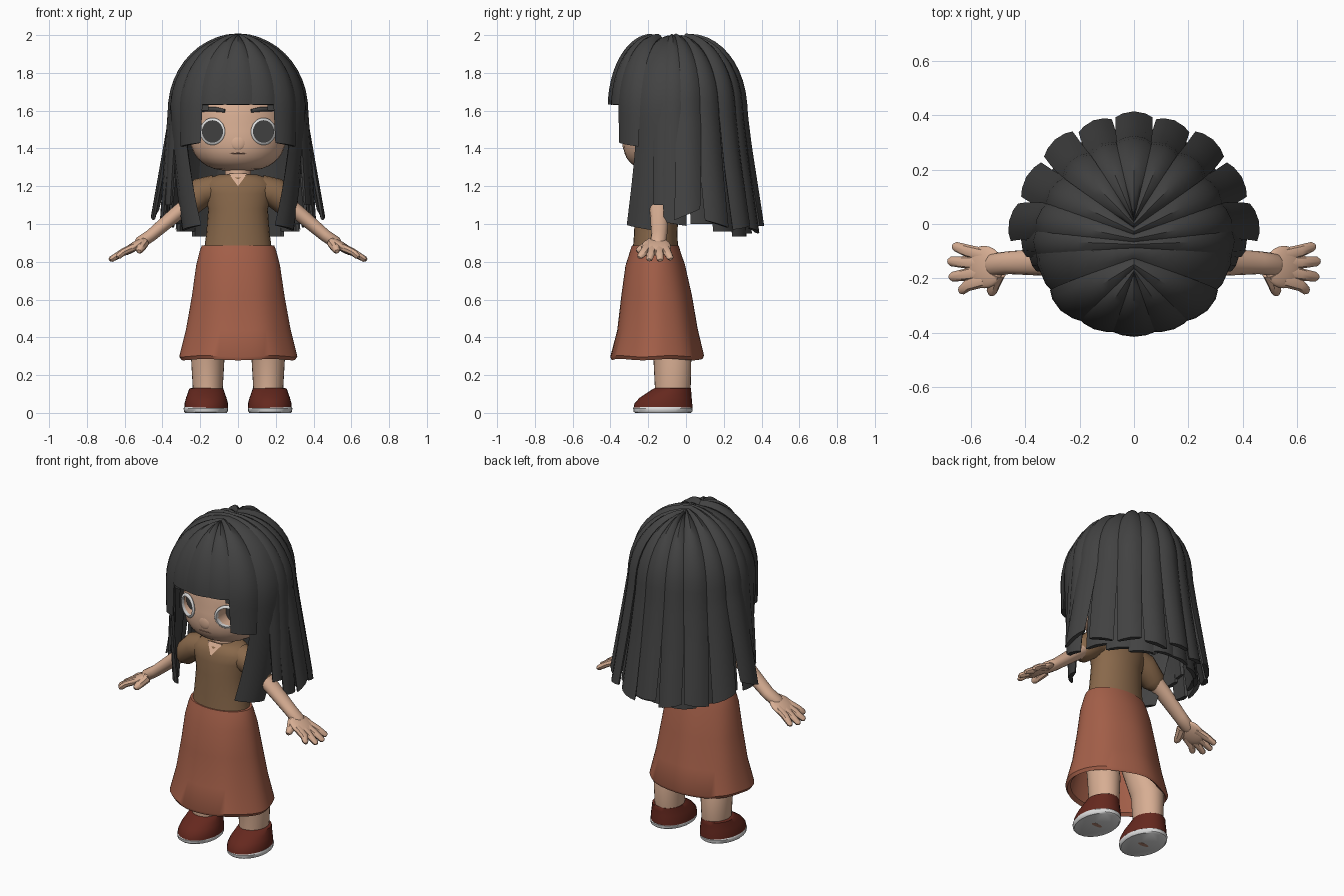
import bpy, bmesh, math
from mathutils import Vector

if "Cube" in bpy.data.objects:
    bpy.data.objects.remove(bpy.data.objects["Cube"])


def material(name, rgb):
    m = bpy.data.materials.new(name)
    m.use_nodes = True
    color = (*rgb, 1)
    m.diffuse_color = color
    m.node_tree.nodes["Principled BSDF"].inputs["Base Color"].default_value = color
    return m


HAIR = material("charcoal hair", (.055, .055, .055))
SKIN = material("warm skin", (.68, .42, .29))
SHIRT = material("brown cloth", (.25, .14, .07))
SKIRT = material("rust cloth", (.37, .115, .066))
SHOE = material("dark red leather", (.13, .021, .013))
WHITE = material("off white", (.72, .72, .72))
IRIS = material("dark iris", (.05, .05, .05))
LIP = material("muted lip", (.45, .24, .17))
SIDES = ((1, "left"), (-1, "right"))


def finish(name, bm, mat, angle=40):
    bmesh.ops.recalc_face_normals(bm, faces=bm.faces)
    mesh = bpy.data.meshes.new(name)
    bm.to_mesh(mesh)
    bm.free()
    mesh.materials.append(mat)
    for p in mesh.polygons:
        p.use_smooth = True
    mesh.set_sharp_from_angle(angle=math.radians(angle))
    ob = bpy.data.objects.new(name, mesh)
    bpy.context.collection.objects.link(ob)
    return ob


def skin_rings(name, rings, mat, bottom=True, top=True, angle=40):
    """Bridge closed rings of equal length, with optional end caps."""
    bm = bmesh.new()
    rows = [[bm.verts.new(p) for p in ring] for ring in rings]
    n = len(rows[0])
    for a, b in zip(rows, rows[1:]):
        for i in range(n):
            bm.faces.new((a[i], a[(i + 1) % n], b[(i + 1) % n], b[i]))
    if bottom:
        bm.faces.new(rows[0])
    if top:
        bm.faces.new(rows[-1])
    return finish(name, bm, mat, angle)


def oval(cx, cy, z, rx, ry, n=28, wave=0):
    pts = []
    for i in range(n):
        a = math.tau * i / n
        k = 1 + wave * math.cos(7 * a + 1)
        pts.append((cx + rx * k * math.cos(a), cy + ry * k * math.sin(a), z + wave * .3 * math.sin(5 * a)))
    return pts


def tube(name, pts, radii, mat, n=10, flat=1):
    pts = [Vector(p) for p in pts]
    radii = list(radii)
    # Short rounded tip
    pts.append(pts[-1] + (pts[-1] - pts[-2]).normalized() * radii[-1] * .6)
    radii.append(radii[-1] * .55)
    rings = []
    for i, (p, r) in enumerate(zip(pts, radii)):
        d = (pts[min(i + 1, len(pts) - 1)] - pts[max(i - 1, 0)]).normalized()
        hint = Vector((1, 0, 0)) if abs(d.y) > .7 else Vector((0, 1, 0))
        b = d.cross(hint).normalized()
        a = b.cross(d)
        rings.append([p + a * r * math.cos(t) + b * r * flat * math.sin(t)
                      for t in (math.tau * j / n for j in range(n))])
    return skin_rings(name, rings, mat)


def ellipsoid(name, loc, size, mat, rot=(0, 0, 0)):
    bm = bmesh.new()
    bmesh.ops.create_uvsphere(bm, u_segments=24, v_segments=14, radius=1)
    ob = finish(name, bm, mat)
    ob.location, ob.scale, ob.rotation_euler = loc, size, rot
    return ob


def upright_disc(name, center, rx, rz, front, back, mat):
    """Oval slab facing the front, from depth front to depth back."""
    return skin_rings(name, [[(x, y, z) for x, z, _ in oval(center.x, center.z, 0, rx, rz)]
                             for y in (front, back)], mat)


def carve(ob, cutter):
    mod = ob.modifiers.new("socket", "BOOLEAN")
    mod.operation, mod.object = "DIFFERENCE", cutter
    graph = bpy.context.evaluated_depsgraph_get()
    mesh = bpy.data.meshes.new_from_object(ob.evaluated_get(graph))
    ob.modifiers.clear()
    ob.data = mesh
    mesh.set_sharp_from_angle(angle=math.radians(40))


# Head: a rounded form with a full, forward chin
HEAD_Z, HEAD_RX, HEAD_RY = 1.53, .26, .235


def head_slice(z):
    h = (z - HEAD_Z) / (.28 if z > HEAD_Z else .25)
    power = 2 if h > 0 else 2.8
    f = max(0, 1 - abs(h) ** power) ** (1 / power)
    return f, -.09 - .04 * max(0, -h)


def face_y(x, z):
    f, cy = head_slice(z)
    return cy - HEAD_RY * math.sqrt(max(0, f * f - (x / HEAD_RX) ** 2))


rings = []
for i in range(1, 20):
    c = -math.cos(math.pi * i / 20)
    z = HEAD_Z + c * (.28 if c > 0 else .25)
    f, cy = head_slice(z)
    rings.append(oval(0, cy, z, HEAD_RX * f, HEAD_RY * f, 32))
head = skin_rings("head", rings, SKIN)
ellipsoid("nose", (0, face_y(0, 1.43) + .01, 1.43), (.04, .013, .04), SKIN)
skin_rings("neck", [oval(0, -.14, z, r, r) for z, r in ((1.15, .085), (1.25, .07), (1.36, .07))], SKIN)
tube("mouth", [(x, face_y(x, 1.37) + .002, 1.375 - x * x) for x in (-.048, -.02, 0, .02, .048)],
     (.002, .004, .005, .004, .002), LIP, flat=.8)

# Eyes: white rims around hollow sockets with a dark disc deep inside
for s, side in SIDES:
    eye = Vector((.135 * s, face_y(.135, 1.49), 1.49))
    white = ellipsoid(side + "_eye_rim", eye, (.074, .018, .072), WHITE, (0, 0, math.radians(26) * s))
    cutter = upright_disc("socket_cutter", eye, .053, .057, -.5, -.228, SKIN)
    carve(head, cutter)
    carve(white, cutter)
    bpy.data.objects.remove(cutter)
    upright_disc(side + "_iris", eye, .055, .059, -.236, -.227, IRIS)
    tube(side + "_eyebrow", [(x * s, face_y(x, 1.605) - .005, 1.604 + z) for x, z in
                             ((.07, -.005), (.12, .003), (.17, .003), (.215, -.004))],
         (.009, .013, .013, .008), HAIR)

# Clothes
skin_rings("shirt", [oval(0, cy, z, rx, ry) for z, cy, rx, ry in (
    (.86, -.162, .18, .12), (.95, -.16, .168, .115), (1.08, -.155, .158, .115),
    (1.16, -.15, .18, .115), (1.21, -.15, .19, .108), (1.245, -.145, .15, .095),
    (1.262, -.14, .10, .082))], SHIRT)
skin_rings("skirt", [oval(0, cy, z, rx, ry, 56, w) for z, cy, rx, ry, w in (
    (.30, -.155, .28, .22, .012), (.282, -.155, .30, .24, .012), (.30, -.155, .312, .248, .012),
    (.44, -.153, .277, .213, .012), (.62, -.157, .245, .187, .008), (.78, -.163, .222, .158, .003),
    (.86, -.163, .202, .132, 0), (.885, -.163, .192, .124, 0))], SKIRT, bottom=False)

bm = bmesh.new()
bm.faces.new([bm.verts.new(p) for p in ((0, -.268, 1.2), (.05, -.224, 1.268), (-.05, -.224, 1.268))])
finish("neckline_notch", bm, SKIN)

# Limbs, hands and shoes
for s, side in SIDES:
    tube(side + "_sleeve", [(.12 * s, -.145, 1.185), (.19 * s, -.145, 1.17), (.265 * s, -.145, 1.10)],
         (.075, .078, .068), SHIRT, 16)
    tube(side + "_arm", [(.18 * s, -.145, 1.17), (.33 * s, -.14, 1.05), (.46 * s, -.142, .94), (.52 * s, -.15, .9)],
         (.058, .05, .042, .042), SKIN, 14, .8)
    ellipsoid(side + "_palm", (.55 * s, -.158, .88), (.082, .078, .024), SKIN, (0, math.radians(32) * s, 0))
    for i, (x, y, start) in enumerate(((.655, -.083, -.115), (.672, -.137, -.145),
                                       (.667, -.194, -.175), (.632, -.243, -.205))):
        z = .812 + (.675 - x) * .4
        tube(f"{side}_finger_{i}", [(.55 * s, start, .878), (.61 * s, (start + y) / 2, .85), (x * s, y, z)],
             (.026, .023, .018), SKIN, 8, .85)
    tube(side + "_thumb", [(.50 * s, -.18, .9), (.515 * s, -.22, .875), (.522 * s, -.25, .86)],
         (.03, .025, .019), SKIN, 8)

    skin_rings(side + "_leg", [oval(x * s, cy, z, rx, ry) for x, z, cy, rx, ry in (
        (.16, .06, -.075, .075, .09), (.16, .14, -.07, .08, .095),
        (.16, .28, -.072, .088, .1), (.13, .5, -.13, .09, .1))], SKIN)
    skin_rings(side + "_sole", [oval(.17 * s, -.122, z, .118 * k, .158 * k) for z, k in
                                ((0, .93), (.006, .98), (.024, 1.0), (.03, .97))], WHITE)
    skin_rings(side + "_sole_patch", [oval(.17 * s, -.122, z, .035, .014) for z in (-.001, .004)], LIP)
    skin_rings(side + "_shoe", [oval(.168 * s, cy, z, rx, ry) for z, cy, rx, ry in (
        (.025, -.122, .116, .156), (.05, -.12, .115, .153), (.08, -.108, .107, .138),
        (.105, -.09, .098, .118), (.128, -.073, .09, .1), (.132, -.07, .08, .094))], SHOE)

# Hair: tapered locks sweeping over a dome and hanging down
DOME_Z, DOME_H, DOME_R, HAIR_Y = 1.6, .383, .349, -.08


def hair_lock(name, heading, width, z_end, flare, offset, slant=0, drift=0, rows=18):
    rings = []
    for i in range(rows + 1):
        t = i / rows
        base = DOME_Z + DOME_H - (DOME_Z + DOME_H - z_end) * t ** 1.8
        up = max(0, (base - DOME_Z) / DOME_H)
        across = math.sqrt(max(0, 1 - up * up))
        radius = DOME_R * across + flare * max(0, DOME_Z - base)
        spread = width * (1 - .2 * t ** 3)
        thick = .02 * (1 - .3 * t ** 4)
        section = [(u, thick * (1 - 1.1 * u * u)) for u in (-1, -.6, 0, .6, 1)]
        section += [(u, -thick) for u in (.85, 0, -.85)]
        ring = []
        for u, lift in section:
            a = math.radians(heading + u * spread + drift * t ** 4)
            o = lift + offset
            r = radius + across * o
            stretch = .98 - .09 * math.cos(a)
            ry = r * stretch + .1 * max(0, 1 - r / .4)
            ring.append((r * math.sin(a), HAIR_Y - ry * math.cos(a),
                         base + up * o - slant * u * t ** 4))
        rings.append(ring)
    return skin_rings(name, rings, HAIR, angle=35)


# Heading from the front, half width, lower end, flare, lift, slanted tip, sideways drift
LOCKS = (
    ("fringe", 24, 15, 1.632, 0, .001, 0, 0), ("cheek_lock", 47, 16, 1.42, 0, .004, .01, 0),
    ("front_lock", 82, 22, .98, -.06, -.004, .015, -25), ("shoulder_lock", 84, 11, 1.1, .06, -.006, 0, 0),
    ("side_lock", 93, 11, 1.0, .08, .004, .01, 0), ("flared_lock", 105, 11, 1.05, .18, .006, -.03, -4),
    ("outer_back_lock", 122, 11, 1.0, .175, -.002, .02, 0), ("mid_back_lock", 142, 10.5, .98, .165, .006, -.01, 0),
    ("inner_back_lock", 161, 10.5, .965, .155, -.004, .015, 0))
UNDER = ((15, 1.66), (40, 1.6), (70, 1.3), (92, 1.12), (116, 1.0), (134, .96), (152, .935), (171, .95))
hair_lock("centre_fringe", 0, 15, 1.632, 0, .004)
hair_lock("centre_back_lock", 180, 11, .99, .155, .004)
for s, side in SIDES:
    for name, heading, width, z_end, flare, lift, slant, drift in LOCKS:
        hair_lock(f"{side}_{name}", heading * s, width, z_end, flare, lift, slant * s, drift * s)
    for i, (heading, z_end) in enumerate(UNDER):
        hair_lock(f"{side}_under_lock_{i}", heading * s, 13, z_end, .11 if heading > 80 else 0, -.028)
